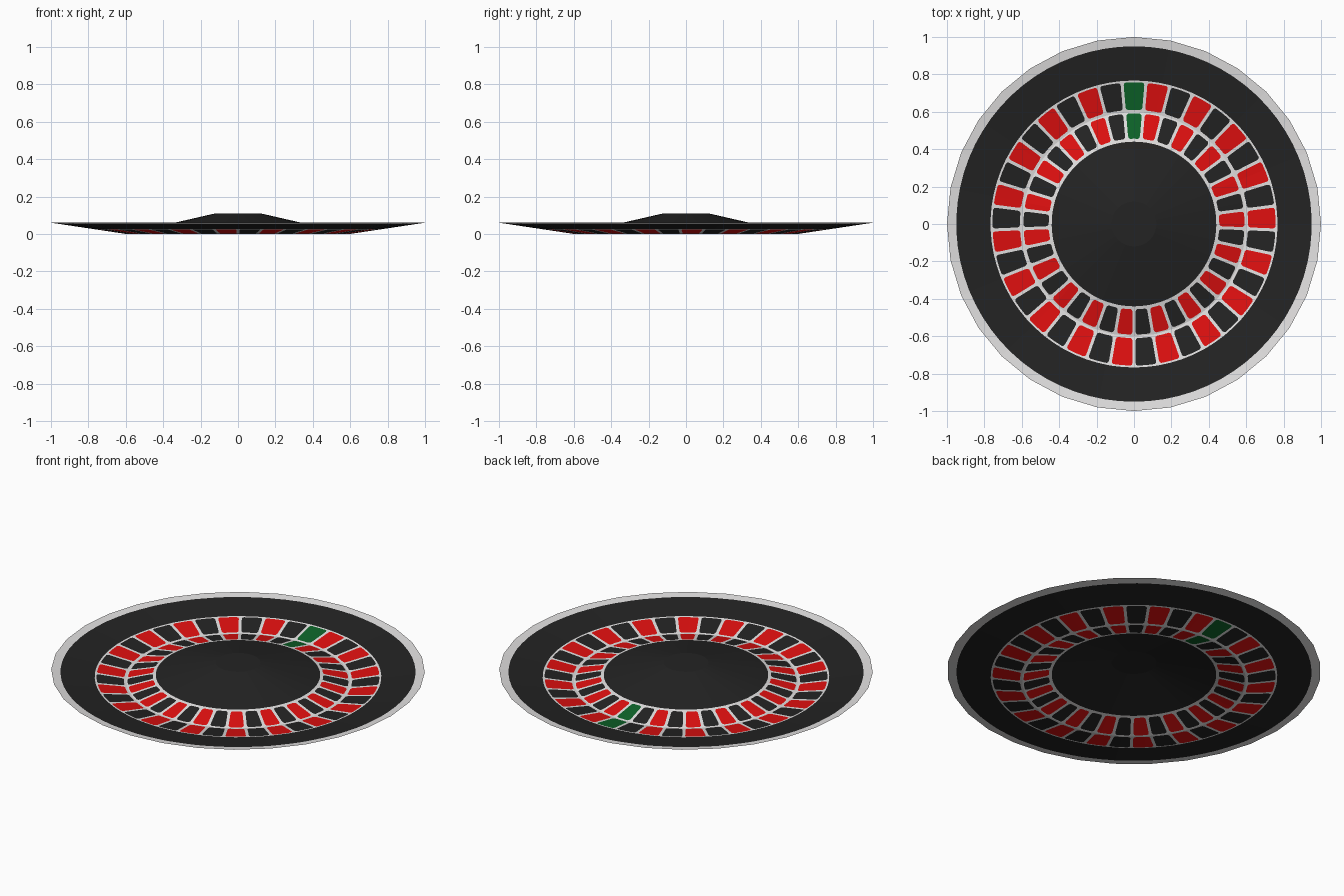
import bpy, bmesh
from math import pi, cos, sin, atan2, hypot

cube = bpy.data.objects.get("Cube")
if cube:
    bpy.data.objects.remove(cube, do_unlink=True)

SIDES, POCKETS = 32, 37
PITCH = 2 * pi / POCKETS
STEP = 2 * pi / SIDES
CREASES = (0.12, 0.6, 1.0)
BLACK, WHITE, RED, GREEN = range(4)

# Ring boundaries: radius, half gap between pockets, what lies outside it
ROWS = [(0.12, 0.007, "black"), (0.44, 0.007, "white"),
        (0.456, 0.017, "pocket"), (0.461, 0.011, "pocket"),
        (0.471, 0.008, "pocket"), (0.575, 0.008, "pocket"),
        (0.585, 0.011, "pocket"), (0.591, 0.019, "white"),
        (0.6, 0.015, "white"),
        (0.61, 0.019, "pocket"), (0.615, 0.011, "pocket"),
        (0.625, 0.008, "pocket"), (0.742, 0.008, "pocket"),
        (0.752, 0.011, "pocket"), (0.757, 0.019, "white"),
        (0.767, 0.007, "black"), (0.95, 0.007, "white"),
        (1.0, 0.007, None)]


def material(name, rgb):
    mat = bpy.data.materials.new(name)
    mat.use_nodes = True
    colour = (*rgb, 1)
    mat.diffuse_color = colour
    mat.node_tree.nodes["Principled BSDF"].inputs["Base Color"].default_value = colour
    return mat


def facet(x, y):
    """Ratio between the true radius and the radius of the polygon through it."""
    offset = (atan2(y, x) % STEP) - STEP / 2
    return cos(offset) / cos(STEP / 2)


def height(r):
    """Raised cone in the middle, shallow bowl outside."""
    if r < 0.6:
        return 0.11 * min(1, (0.6 - r) / 0.48)
    return 0.06 * (r - 0.6) / 0.4


def ring(bm, radius, gap):
    """One loop of vertices, four for each pocket, clockwise from the back."""
    verts = []
    for k in range(POCKETS):
        edge = PITCH / 2 - gap / radius
        for off in (-PITCH / 2, -edge, 0, edge):
            a = pi / 2 - k * PITCH - off
            verts.append(bm.verts.new((radius * cos(a), radius * sin(a), 0)))
    return verts


def paint(zone, column):
    pocket, part = divmod(column, 4)
    if zone == "black":
        return BLACK
    if zone == "white" or part in (0, 3):
        return WHITE
    if pocket == 0:
        return GREEN
    return RED if pocket % 2 else BLACK


bm = bmesh.new()
rings = [ring(bm, r, gap) for r, gap, _ in ROWS]
hub = bm.verts.new((0, 0, 0))
count = len(rings[0])

# Flat disc: hub fan, then painted bands
for j in range(count):
    n = (j + 1) % count
    bm.faces.new((hub, rings[0][n], rings[0][j])).material_index = BLACK
    for (_, _, zone), inner, outer in zip(ROWS, rings, rings[1:]):
        face = bm.faces.new((inner[j], inner[n], outer[n], outer[j]))
        face.material_index = paint(zone, j)

# Cut along the spokes where the facets meet
for i in range(SIDES // 2):
    a = i * STEP
    bmesh.ops.bisect_plane(bm, geom=bm.verts[:] + bm.edges[:] + bm.faces[:],
                           dist=1e-5, plane_co=(0, 0, 0),
                           plane_no=(-sin(a), cos(a), 0))

# Straighten the crease rings into polygons and lift the disc to shape
for v in bm.verts:
    r = hypot(v.co.x, v.co.y)
    if r < 1e-6:
        v.co.z = height(0)
        continue
    f = facet(v.co.x, v.co.y)
    for crease in CREASES:
        if abs(r - crease) < 0.002:
            v.co.xy = v.co.xy * (crease / f / r)
            r = crease / f
    v.co.z = height(r * f)

bmesh.ops.recalc_face_normals(bm, faces=bm.faces[:])
if sum(f.normal.z for f in bm.faces) < 0:
    bmesh.ops.reverse_faces(bm, faces=bm.faces[:])

mesh = bpy.data.meshes.new("wheel_dish")
bm.to_mesh(mesh)
bm.free()
for name, rgb in (("black", (0.017, 0.017, 0.017)), ("off_white", (0.76, 0.75, 0.75)),
                  ("red", (0.75, 0.005, 0.005)), ("green", (0.004, 0.125, 0.022))):
    mesh.materials.append(material(name, rgb))
wheel = bpy.data.objects.new("wheel_dish", mesh)
bpy.context.collection.objects.link(wheel)
